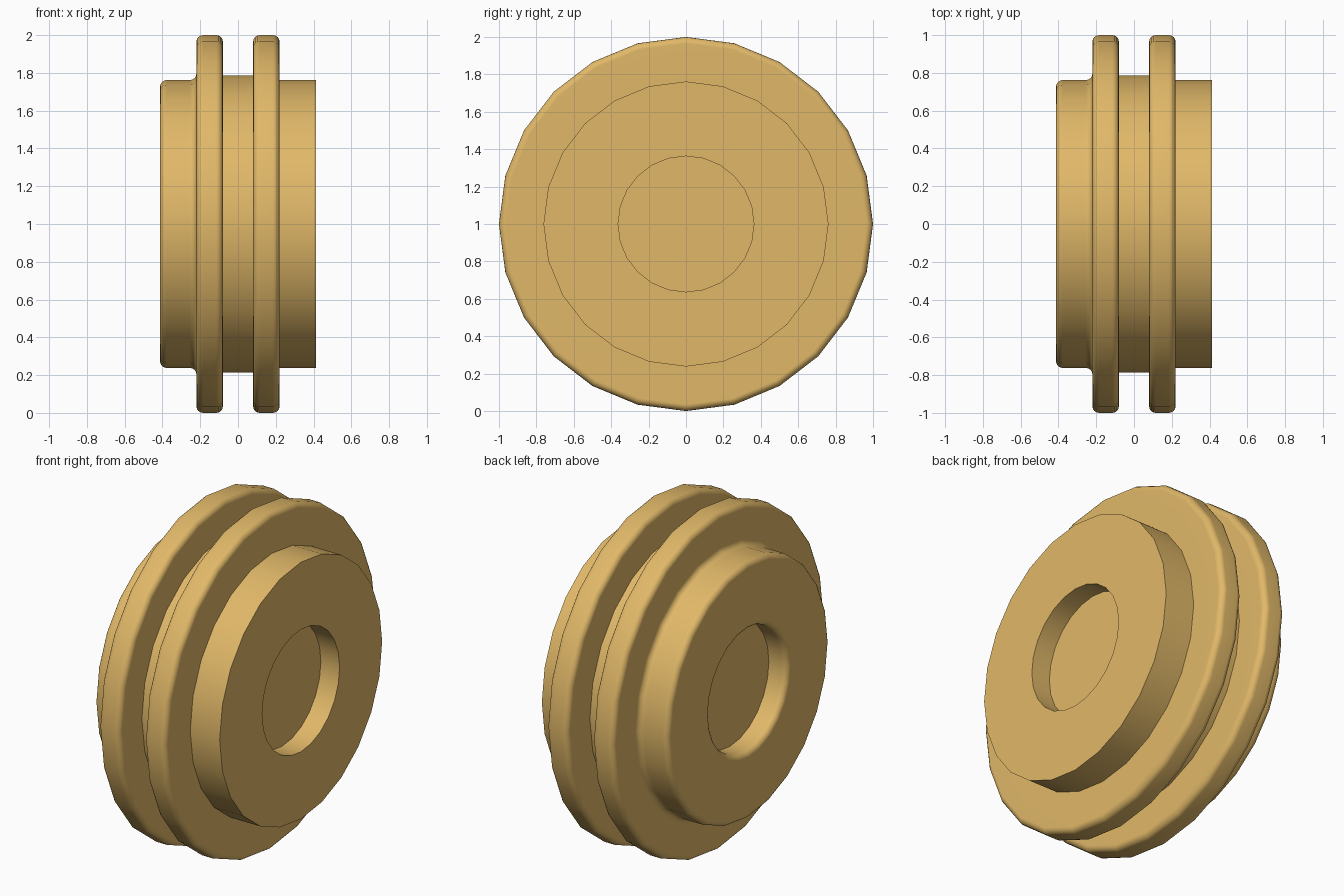
import bpy, bmesh, math

if "Cube" in bpy.data.objects:
    bpy.data.objects.remove(bpy.data.objects["Cube"])

SIDES = 24


def arc(cx, cr, rad, start, end, steps=4):
    """Points of a rounded corner in the (x, radius) profile plane."""
    pts = []
    for i in range(steps + 1):
        a = math.radians(start + (end - start) * i / steps)
        pts.append((cx + rad * math.cos(a), cr + rad * math.sin(a)))
    return pts


def lathe(name, profile, mat):
    """Revolve a profile around the x axis, closing both ends with caps."""
    bm = bmesh.new()
    rings = []
    for x, r in profile:
        ring = []
        for i in range(SIDES):
            a = 2 * math.pi * i / SIDES
            ring.append(bm.verts.new((x, r * math.cos(a), 1 + r * math.sin(a))))
        rings.append(ring)
    for p, q in zip(rings, rings[1:]):
        for i in range(SIDES):
            j = (i + 1) % SIDES
            bm.faces.new((p[i], p[j], q[j], q[i]))
    bm.faces.new(rings[0])
    bm.faces.new(rings[-1])
    bmesh.ops.recalc_face_normals(bm, faces=bm.faces)
    mesh = bpy.data.meshes.new(name)
    bm.to_mesh(mesh)
    bm.free()
    obj = bpy.data.objects.new(name, mesh)
    bpy.context.collection.objects.link(obj)
    mesh.materials.append(mat)
    bpy.context.view_layer.objects.active = obj
    obj.select_set(True)
    bpy.ops.object.shade_smooth_by_angle(angle=math.radians(40))
    # keep the broad flat faces shaded flat beside the rounded edges
    mod = obj.modifiers.new("flat_face_normals", 'WEIGHTED_NORMAL')
    mod.keep_sharp = True
    return obj


tan = bpy.data.materials.new("tan")
tan.diffuse_color = (0.75, 0.48, 0.14, 1)
tan.use_nodes = True
tan.node_tree.nodes["Principled BSDF"].inputs["Base Color"].default_value = tan.diffuse_color

B = 0.035                        # edge rounding
END, HUB, GROOVE = 0.413, 0.762, 0.787
OUT, INN = 0.22, 0.08            # flange faces
BORE, FLOOR = 0.363, 0.29        # end recess


def flange_rim(x0, x1):
    return arc(x0 + B, 1 - B, B, 180, 90) + arc(x1 - B, 1 - B, B, 90, 0)


profile = [(-FLOOR, BORE)]
profile += arc(-END + B, BORE + B, B, 270, 180)          # rounded recess lip
profile += arc(-END + B, HUB - B, B, 180, 90)            # rounded hub edge
profile += arc(-OUT - B, HUB + B, B, 270, 360)           # fillet into flange
profile += flange_rim(-OUT, -INN)                        # left flange
profile += [(-INN, GROOVE), (INN, GROOVE)]               # groove
profile += flange_rim(INN, OUT)                          # right flange
profile += [(OUT, HUB), (END, HUB), (END, BORE), (FLOOR, BORE)]  # sharp hub

lathe("grooved_wheel", profile, tan)
